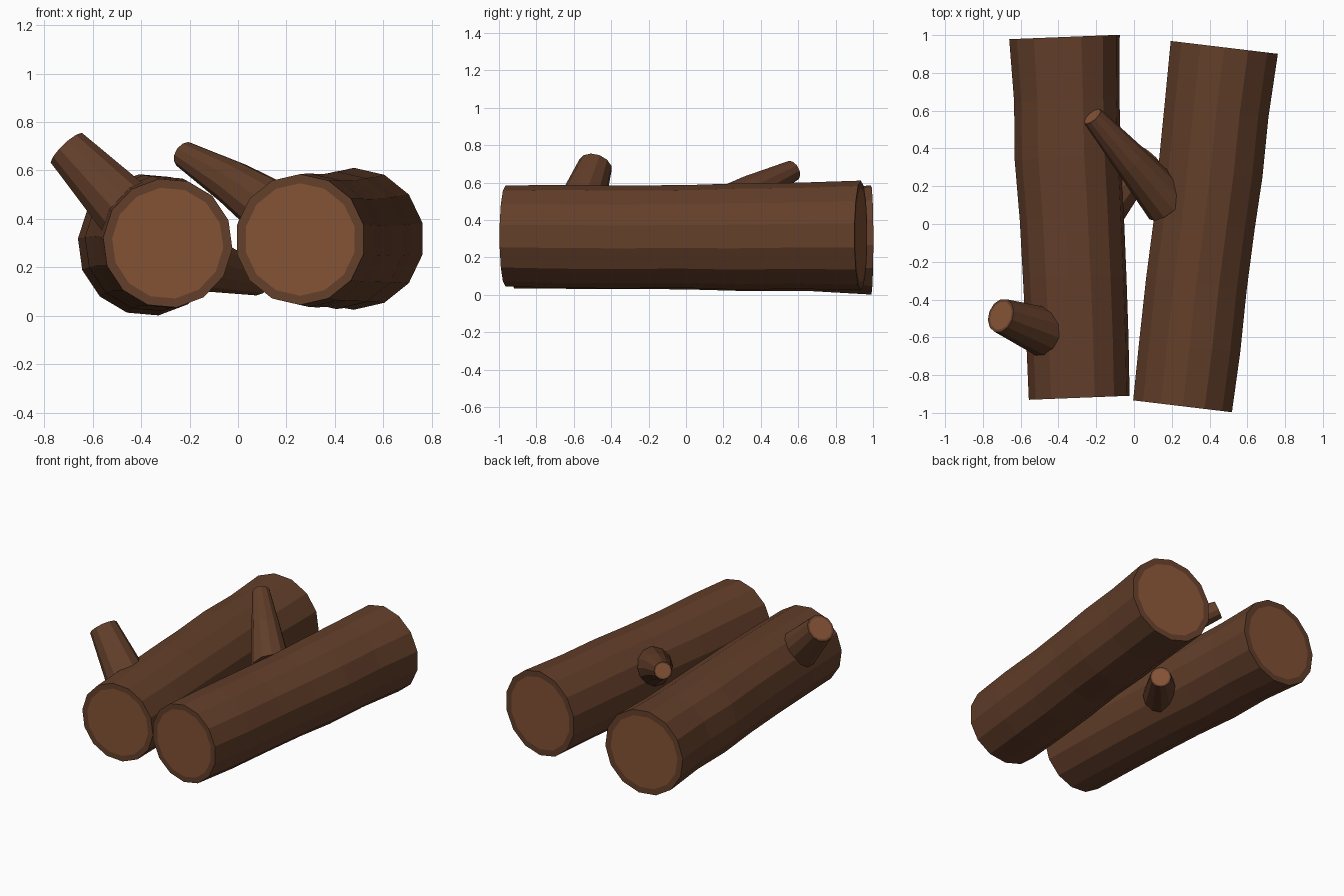
import bpy, bmesh
from math import cos, sin, pi, radians
from mathutils import Vector

if "Cube" in bpy.data.objects:
    bpy.data.objects.remove(bpy.data.objects["Cube"])


def material(name, rgb):
    m = bpy.data.materials.new(name)
    m.diffuse_color = (*rgb, 1)
    m.use_nodes = True
    m.node_tree.nodes["Principled BSDF"].inputs["Base Color"].default_value = m.diffuse_color
    return m


BARK = material("bark", (0.125, 0.049, 0.023))
CUT = material("cut_wood", (0.23, 0.085, 0.036))


def tapered_log(name, rings, direction, sides, phase=0, inset=0.86, both_ends=True):
    """Loft rings of (centre, radius); cut ends get a bark rim round a paler disc."""
    d = Vector(direction).normalized()
    u = d.cross(Vector((0, 0, 1))).normalized()
    v = u.cross(d)
    bm = bmesh.new()

    def ring(centre, r):
        angles = [phase + 2 * pi * i / sides for i in range(sides)]
        return [bm.verts.new(Vector(centre) + u * r * cos(a) + v * r * sin(a)) for a in angles]

    # Bark sides plus the inset rims
    loops = [ring(c, r) for c, r in rings]
    loops.append(ring(rings[-1][0], rings[-1][1] * inset))
    if both_ends:
        loops.insert(0, ring(rings[0][0], rings[0][1] * inset))
    for a, b in zip(loops, loops[1:]):
        for i in range(sides):
            j = (i + 1) % sides
            bm.faces.new((a[i], a[j], b[j], b[i]))
    # Cut discs
    bm.faces.new(loops[-1]).material_index = 1
    start = bm.faces.new(loops[0])
    start.material_index = 1 if both_ends else 0
    bmesh.ops.recalc_face_normals(bm, faces=bm.faces[:])
    mesh = bpy.data.meshes.new(name)
    bm.to_mesh(mesh)
    bm.free()
    mesh.materials.append(BARK)
    mesh.materials.append(CUT)
    obj = bpy.data.objects.new(name, mesh)
    bpy.context.collection.objects.link(obj)
    return obj


def branch(name, base, base_r, tip, tip_r, lift=0.0):
    """Straight tapering stub, slightly lifted in the middle."""
    base, tip = Vector(base), Vector(tip)
    mid = (base + tip) / 2 + Vector((0, 0, lift))
    rings = [(base, base_r), (mid, (base_r + tip_r) / 2), (tip, tip_r)]
    return tapered_log(name, rings, tip - base, 12, inset=0.84, both_ends=False)


# Two gently bent logs
tapered_log("left_log", [
    ((-0.290, -0.92, 0.300), 0.268), ((-0.300, -0.60, 0.302), 0.272),
    ((-0.314, -0.28, 0.305), 0.275), ((-0.329, 0.03, 0.303), 0.277),
    ((-0.350, 0.35, 0.300), 0.283), ((-0.356, 0.66, 0.298), 0.280),
    ((-0.368, 0.99, 0.293), 0.294)], (-0.04, 1, 0), 14, radians(-5))
tapered_log("right_log", [
    ((0.257, -0.965, 0.315), 0.270), ((0.295, -0.65, 0.312), 0.276),
    ((0.330, -0.32, 0.310), 0.275), ((0.372, 0.00, 0.312), 0.275),
    ((0.405, 0.28, 0.312), 0.284), ((0.437, 0.60, 0.316), 0.284),
    ((0.478, 0.935, 0.318), 0.293)], (0.12, 1, 0), 14, radians(90 / 7))

# Branch stubs
branch("left_outer_branch", (-0.40, -0.60, 0.37), 0.145, (-0.705, -0.485, 0.69), 0.092)
branch("right_upper_branch", (0.18, 0.11, 0.41), 0.13, (-0.22, 0.57, 0.665), 0.057, 0.01)
branch("left_inner_branch", (-0.14, 0.10, 0.215), 0.115, (0.085, 0.365, 0.15), 0.067)
